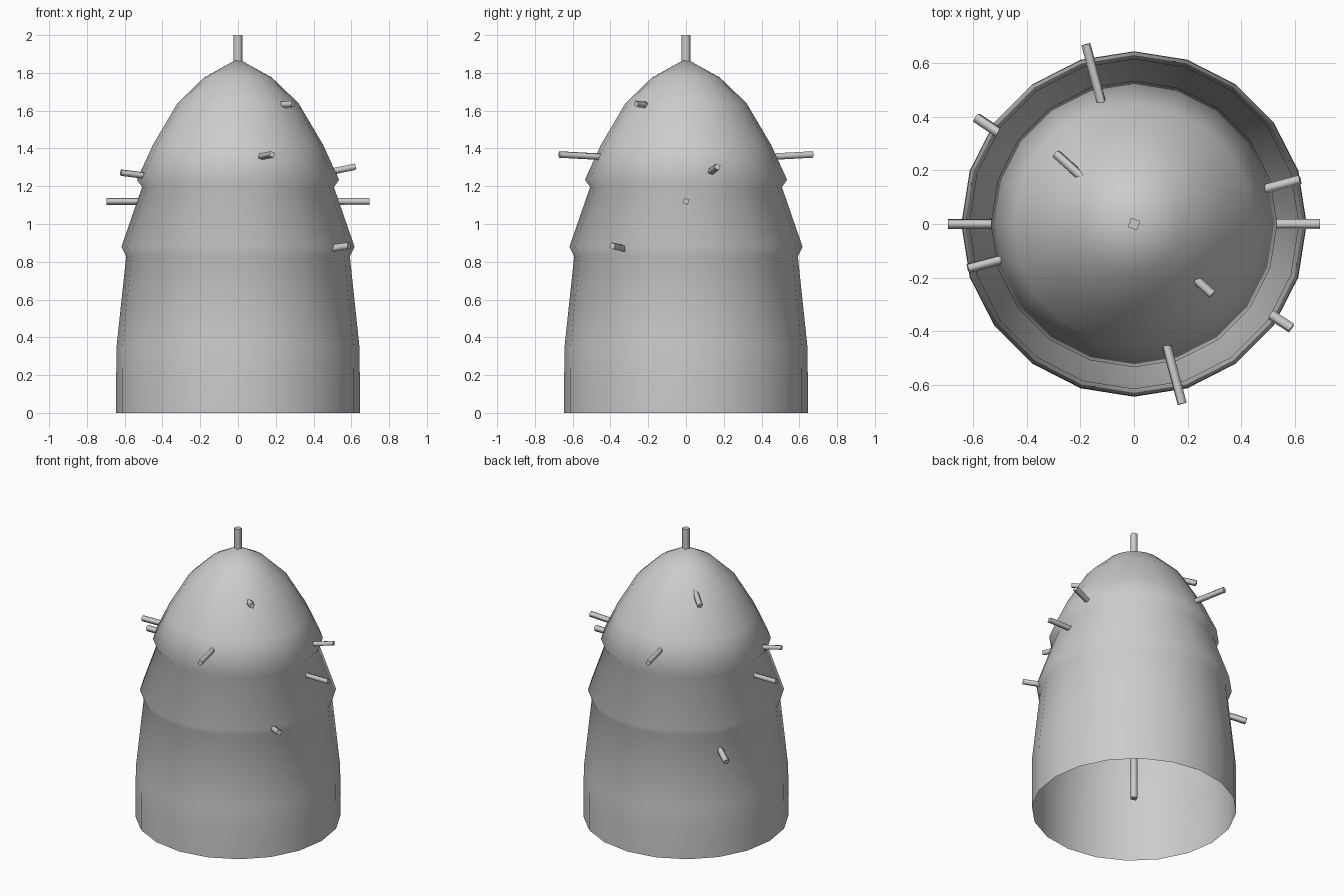
import bpy, bmesh
from math import sin, cos, radians
from mathutils import Vector, Matrix

cube = bpy.data.objects.get("Cube")
if cube:
    bpy.data.objects.remove(cube)

grey = bpy.data.materials.new("plain grey")
grey.use_nodes = True
colour = (0.6, 0.6, 0.6, 1)
grey.diffuse_color = colour
grey.node_tree.nodes["Principled BSDF"].inputs["Base Color"].default_value = colour


def finish(name, bm):
    mesh = bpy.data.meshes.new(name)
    bm.to_mesh(mesh)
    bm.free()
    mesh.materials.append(grey)
    obj = bpy.data.objects.new(name, mesh)
    bpy.context.collection.objects.link(obj)
    return obj


def stick(name, start, end, radius, twist=0):
    """Square stick with rounded shading and crisp ends."""
    start, end = Vector(start), Vector(end)
    axis = end - start
    bm = bmesh.new()
    bmesh.ops.create_cone(bm, cap_ends=True, segments=4, radius1=radius,
                          radius2=radius, depth=axis.length)
    for face in bm.faces:
        face.smooth = abs(face.normal.z) < 0.5
        if not face.smooth:
            for edge in face.edges:
                edge.smooth = False
    turn = axis.to_track_quat('Z', 'Y').to_matrix().to_4x4()
    bm.transform(Matrix.Translation((start + end) / 2) @ turn
                 @ Matrix.Rotation(radians(twist), 4, 'Z'))
    return finish(name, bm)


# Layered thatch shell: one open profile spun round the pole
SIDES = 20
profile = [(0.645, 0), (0.645, 0.18), (0.643, 0.35), (0.592, 0.83),
           (0.617, 0.88), (0.508, 1.195), (0.535, 1.235),
           (0.45, 1.42), (0.32, 1.64), (0.18, 1.775)]
bm = bmesh.new()
rings = []
for r, z in profile:
    rings.append([bm.verts.new((r * cos(radians(i * 360 / SIDES)),
                                r * sin(radians(i * 360 / SIDES)), z))
                  for i in range(SIDES)])
apex = bm.verts.new((0, 0, 1.875))
for i in range(SIDES):
    j = (i + 1) % SIDES
    for low, high in zip(rings, rings[1:]):
        bm.faces.new((low[i], low[j], high[j], high[i]))
    bm.faces.new((rings[-1][i], rings[-1][j], apex))
for face in bm.faces:
    face.smooth = True
finish("thatch_shell", bm)

# Centre pole
stick("centre_pole", (0, 0, 0.08), (0, 0, 2), 0.026, 25)

# Radial sticks: name, angle, inner radius, outer radius, inner z, outer z, thickness
sticks = [
    ("left_beam", 0, 0.4, 0.695, 1.12, 1.12, 0.02),
    ("right_beam", 180, 0.4, 0.695, 1.12, 1.12, 0.02),
    ("front_beam", -75, 0.35, 0.695, 1.35, 1.368, 0.019),
    ("back_beam", 105, 0.35, 0.695, 1.35, 1.368, 0.019),
    ("left_peg", 15, 0.4, 0.642, 1.255, 1.303, 0.019),
    ("right_peg", 195, 0.4, 0.642, 1.242, 1.272, 0.019),
    ("front_low_peg", -33.5, 0.5, 0.705, 0.86, 0.884, 0.021),
    ("back_low_peg", 146, 0.5, 0.71, 0.75, 0.685, 0.021),
    ("front_high_peg", -42, 0.22, 0.393, 1.624, 1.636, 0.019),
    ("back_high_peg", 138, 0.22, 0.393, 1.685, 1.637, 0.019),
]
for name, angle, r0, r1, z0, z1, size in sticks:
    c, s = cos(radians(angle)), sin(radians(angle))
    stick(name, (r0 * c, r0 * s, z0), (r1 * c, r1 * s, z1), size, 25)
